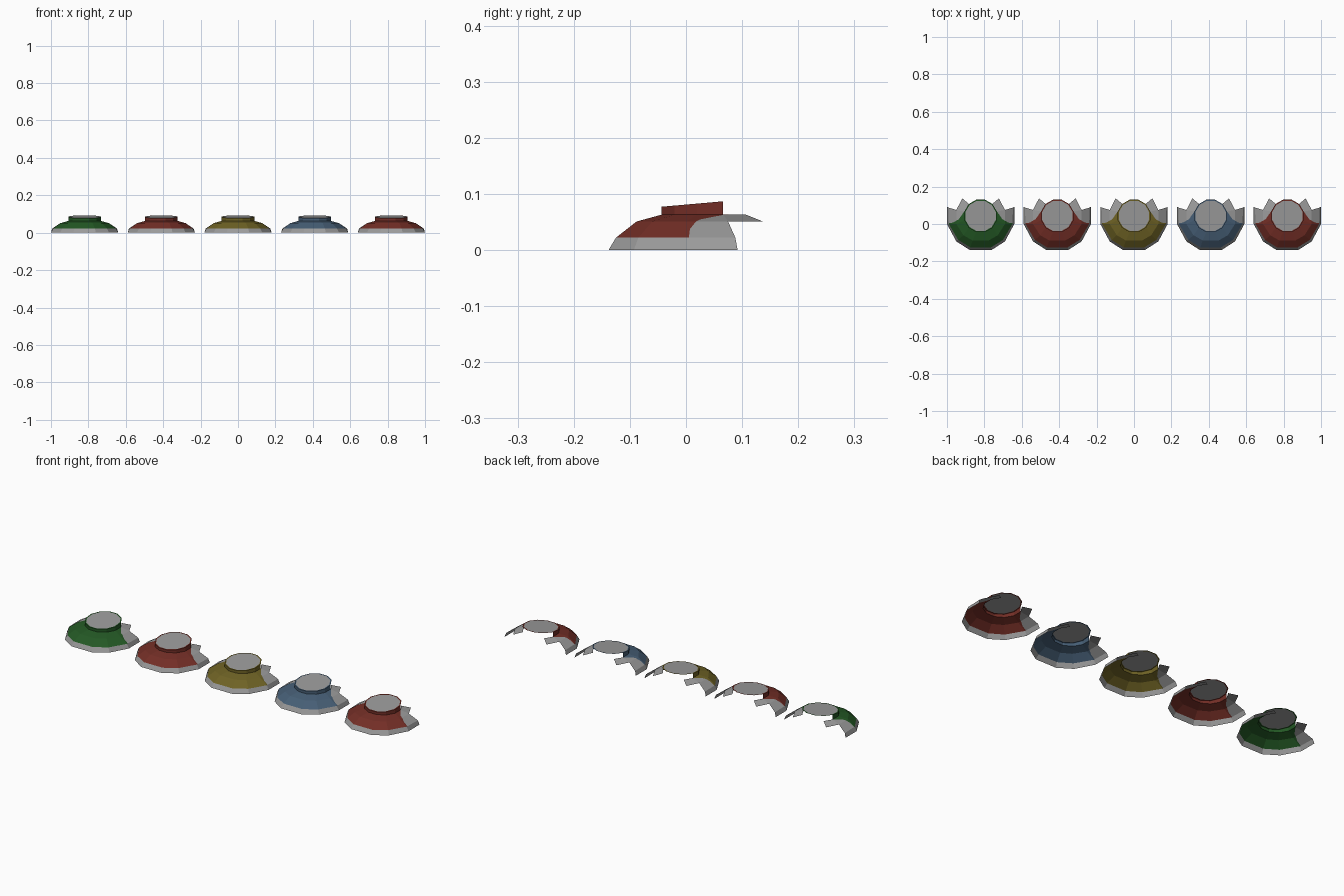
import bpy, bmesh, math
from mathutils import Vector

if "Cube" in bpy.data.objects:
    bpy.data.objects.remove(bpy.data.objects["Cube"])


def material(name, rgb):
    m = bpy.data.materials.new(name)
    m.diffuse_color = (*rgb, 1)
    m.use_nodes = True
    m.node_tree.nodes["Principled BSDF"].inputs["Base Color"].default_value = m.diffuse_color
    return m


gray = material("gray", (0.33, 0.33, 0.33))
green = material("dark_green", (0.017, 0.098, 0.018))
red = material("dark_red", (0.17, 0.027, 0.019))
yellow = material("dark_yellow", (0.156, 0.122, 0.018))
blue = material("slate_blue", (0.061, 0.112, 0.178))

# Tilted twelve-sided collar outline
SIDES, RADIUS, CENTER_Y = 12, 0.09, 0.043


def collar_xy(i, r=RADIUS):
    a = math.radians(-75 + 30 * i)
    return r * math.cos(a), CENTER_Y + r * math.sin(a)


def tilt(y):
    return 0.077 + 0.0877 * (y + 0.047)


# Right half of each shell ring, front to back
collar = [collar_xy(i) for i in range(4)]
rings = [
    [(x, y, 0.0) for x, y in ((.06, -.138), (.13, -.093), (.18, 0), (.18, .092))],
    [(x, y, .022) for x, y in ((.055, -.125), (.12, -.085), (.17, 0), (.173, .088))],
    [(x, y, .051) for x, y in ((.043, -.088), (.092, -.06), (.13, 0), (.13, .075))],
    [(x, y, .063) for x, y in collar],
    [(x, y, tilt(y)) for x, y in collar],
]

PATCH = Vector((.175, .09, 0))
PATCH_R = .085


def patch_planes(s):
    for deg in (265, 240, 215):
        a = math.radians(deg)
        n = Vector((math.cos(a), math.sin(a), 0))
        p = PATCH + n * PATCH_R
        yield Vector((p.x * s, p.y, 0)), Vector((n.x * s, n.y, 0))


def finish(bm, name, x, mats):
    me = bpy.data.meshes.new(name)
    bm.to_mesh(me)
    bm.free()
    for m in mats:
        me.materials.append(m)
    ob = bpy.data.objects.new(name, me)
    ob.location.x = x
    bpy.context.collection.objects.link(ob)


def make_shell(x, color):
    bm = bmesh.new()
    # Stepped dome and collar wall, open at the back
    grid = []
    for ring in rings:
        pts = [(-a, b, c) for a, b, c in reversed(ring)] + ring
        grid.append([bm.verts.new(p) for p in pts])
    for lo, hi in zip(grid, grid[1:]):
        for i in range(len(lo) - 1):
            bm.faces.new((lo[i], lo[i + 1], hi[i + 1], hi[i]))
    # Rear prongs
    for s, i in ((-1, 0), (1, -1)):
        tip = bm.verts.new((s * .098, .137, .051))
        inner = bm.verts.new((s * .062, .107, .063))
        bm.faces.new((grid[2][i], tip, inner, grid[3][i]))
    bmesh.ops.recalc_face_normals(bm, faces=bm.faces)
    # Cut the curved border of the gray wing patches
    for s in (-1, 1):
        for co, no in patch_planes(s):
            fs = [f for f in bm.faces if f.calc_center_median().x * s > .005
                  and .022 < f.calc_center_median().z < .063]
            es = {e for f in fs for e in f.edges}
            vs = {v for f in fs for v in f.verts}
            bmesh.ops.bisect_plane(bm, geom=fs + list(es) + list(vs),
                                   plane_co=co, plane_no=no, dist=1e-5)
    # Gray rim, wing patches and prongs, coloured elsewhere
    for f in bm.faces:
        c = f.calc_center_median()
        s = 1 if c.x > 0 else -1
        inside = all((c - co).dot(no) < 0 for co, no in patch_planes(s))
        prong = c.y > .072 and c.z > .05
        is_gray = c.z < .022 or (c.z < .0635 and (inside or prong))
        f.material_index = 0 if is_gray else 1
    finish(bm, "armor_shell", x, (gray, color))


def make_top(x, color):
    # Tilted top plate with a narrow coloured border
    bm = bmesh.new()
    loops = []
    for r in (RADIUS, RADIUS * .93):
        pts = [collar_xy(i, r) for i in range(SIDES)]
        loops.append([bm.verts.new((a, b, tilt(b))) for a, b in pts])
    out, inn = loops
    for i in range(SIDES):
        j = (i + 1) % SIDES
        bm.faces.new((out[i], out[j], inn[j], inn[i])).material_index = 1
    bm.faces.new(inn)
    finish(bm, "top_plate", x, (gray, color))


for k, color in enumerate((green, red, yellow, blue, red)):
    px = -0.82 + 0.41 * k
    make_shell(px, color)
    make_top(px, color)
